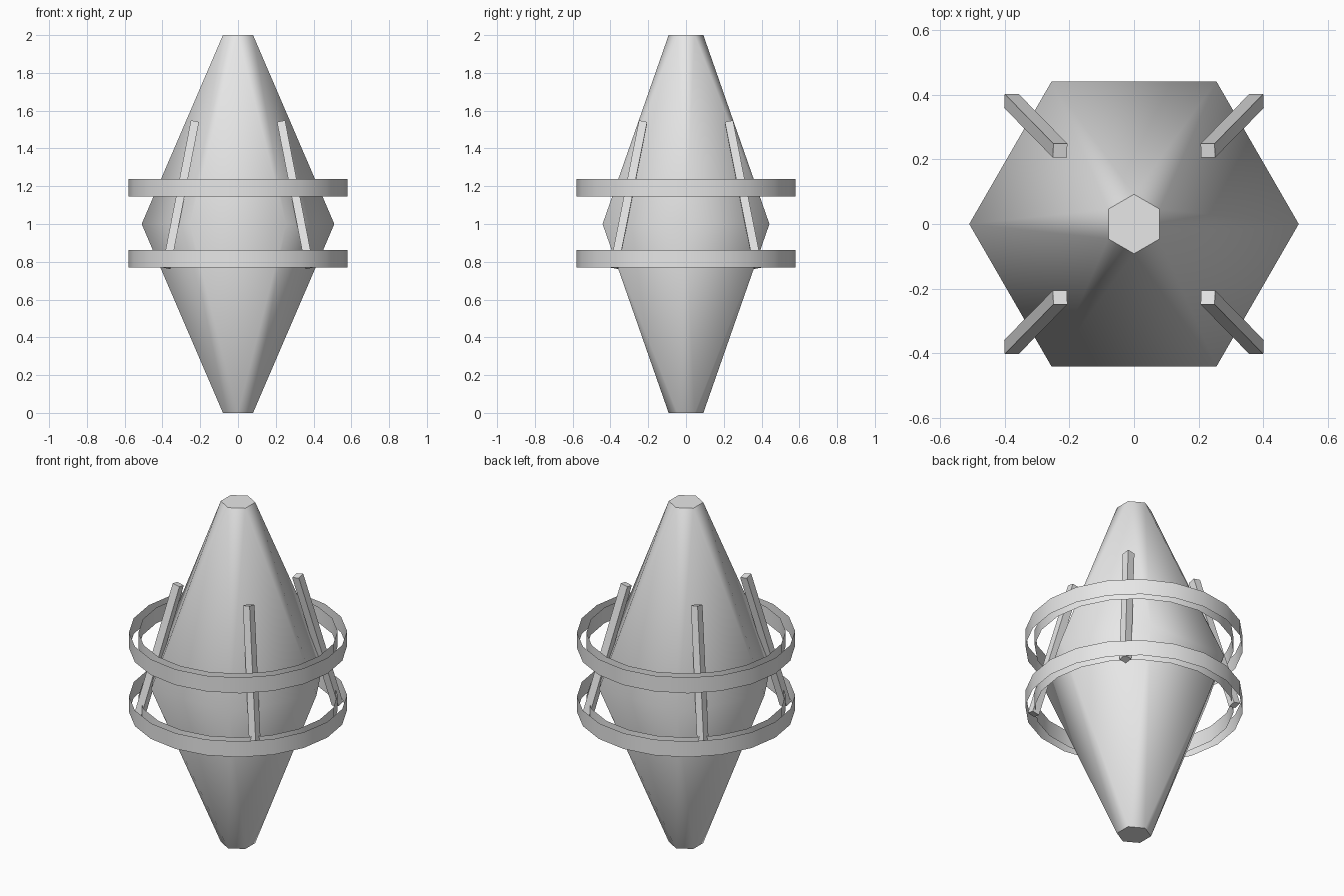
import bpy, bmesh, math
from mathutils import Vector, Euler, Matrix

if "Cube" in bpy.data.objects:
    bpy.data.objects.remove(bpy.data.objects["Cube"])

grey = bpy.data.materials.new("light grey")
grey.diffuse_color = (0.8, 0.8, 0.8, 1)
grey.use_nodes = True
grey.node_tree.nodes["Principled BSDF"].inputs["Base Color"].default_value = grey.diffuse_color


def finish(name, bm):
    mesh = bpy.data.meshes.new(name)
    bm.to_mesh(mesh)
    bm.free()
    mesh.materials.append(grey)
    obj = bpy.data.objects.new(name, mesh)
    bpy.context.collection.objects.link(obj)
    return obj


def circle(bm, radius, z, sides, turn=0.0):
    return [bm.verts.new((radius * math.cos(turn + math.tau * i / sides),
                          radius * math.sin(turn + math.tau * i / sides), z))
            for i in range(sides)]


# Crystal: wide hexagon between two small hexagons turned by 30 degrees
bm = bmesh.new()
middle = circle(bm, 0.51, 1.0, 6)
for z in (0.0, 2.0):
    tip = circle(bm, 0.092, z, 6, math.pi / 6)
    for i in range(6):
        j = (i + 1) % 6
        bm.faces.new((middle[i], middle[j], tip[i])).smooth = True
        bm.faces.new((tip[i], middle[j], tip[j])).smooth = True
    bm.faces.new(tip)
bmesh.ops.recalc_face_normals(bm, faces=bm.faces)
for e in bm.edges:
    if any(len(f.verts) == 6 for f in e.link_faces):
        e.smooth = False
finish("crystal", bm)

# Two rings, each an outer and an inner wall with open rims
for name, z0 in (("lower_ring", 0.77), ("upper_ring", 1.145)):
    bm = bmesh.new()
    for radius, inward in ((0.58, False), (0.53, True)):
        low = circle(bm, radius, z0, 20)
        high = circle(bm, radius, z0 + 0.092, 20)
        for i in range(20):
            j = (i + 1) % 20
            quad = [low[i], low[j], high[j], high[i]]
            if inward:
                quad.reverse()
            bm.faces.new(quad).smooth = True
    finish(name, bm)

# Four square rods leaning in towards the top
lean = 0.193
for name, sx, sy in (("front_right_rod", 1, -1), ("front_left_rod", -1, -1),
                     ("back_right_rod", 1, 1), ("back_left_rod", -1, 1)):
    bm = bmesh.new()
    bmesh.ops.create_cube(bm, size=1)
    bmesh.ops.scale(bm, vec=(0.044, 0.044, 0.8), verts=bm.verts)
    turn = Euler((sy * lean, -sx * lean, 0)).to_matrix().to_4x4()
    place = Matrix.Translation(Vector((sx * 0.304, sy * 0.304, 1.155)))
    bmesh.ops.transform(bm, matrix=place @ turn, verts=bm.verts)
    finish(name, bm)
